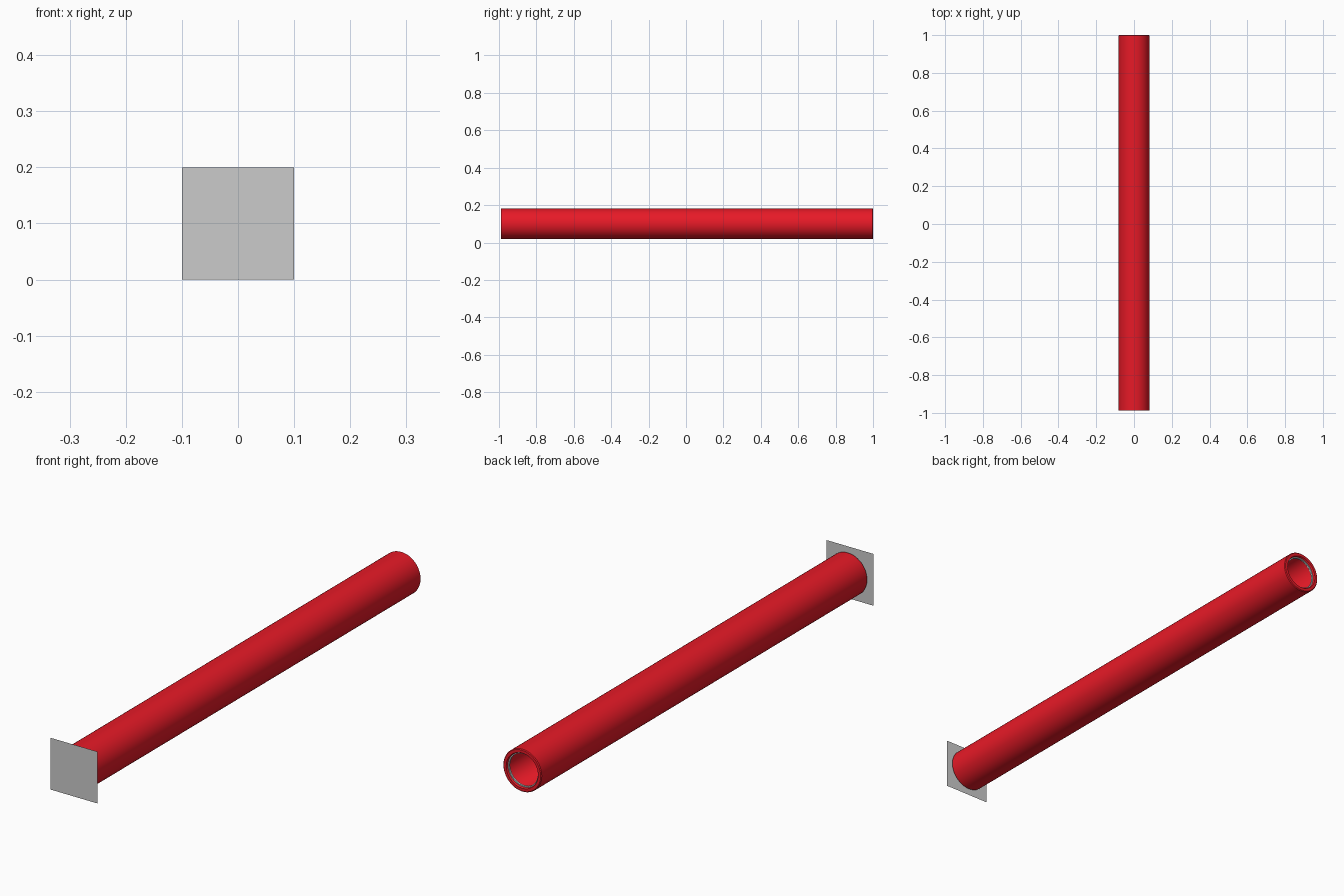
import bpy, bmesh, math

if "Cube" in bpy.data.objects:
    bpy.data.objects.remove(bpy.data.objects["Cube"])

red = bpy.data.materials.new("red_paint")
red.diffuse_color = (0.8, 0.01, 0.02, 1)
red.use_nodes = True
red.node_tree.nodes["Principled BSDF"].inputs["Base Color"].default_value = red.diffuse_color
CENTRE_Z = 0.1


def lathe(name, profile, sides, material=None):
    """Spin a closed (radius, y) profile around the long y axis."""
    bm = bmesh.new()
    rings = []
    for i in range(sides):
        a = 2 * math.pi * i / sides
        rings.append([bm.verts.new((r * math.cos(a), y, CENTRE_Z + r * math.sin(a)))
                      for r, y in profile])
    n = len(profile)
    for i in range(sides):
        a, b = rings[i], rings[(i + 1) % sides]
        for j in range(n):
            k = (j + 1) % n
            bm.faces.new((a[j], a[k], b[k], b[j]))
    bmesh.ops.recalc_face_normals(bm, faces=bm.faces)
    mesh = bpy.data.meshes.new(name)
    bm.to_mesh(mesh)
    bm.free()
    obj = bpy.data.objects.new(name, mesh)
    bpy.context.collection.objects.link(obj)
    if material:
        mesh.materials.append(material)
    bpy.context.view_layer.objects.active = obj
    obj.select_set(True)
    bpy.ops.object.shade_smooth_by_angle(angle=math.radians(35))
    obj.select_set(False)
    return obj


# Long hollow tube, open at both ends
lathe("tube", [(0.082, -0.988), (0.082, 0.997), (0.079, 1.0), (0.068, 1.0),
               (0.066, 0.997), (0.066, -0.985), (0.068, -0.988)], 48, red)

# Thin grey liner ring just inside the open mouth
lathe("mouth_ring", [(0.0665, 0.985), (0.0665, 0.992), (0.062, 0.992), (0.062, 0.985)], 24)

# Flat square plate in front of the tube
bpy.ops.mesh.primitive_plane_add(size=0.2, location=(0, -1, CENTRE_Z),
                                 rotation=(math.pi / 2, 0, 0))
bpy.context.object.name = "front_plate"
